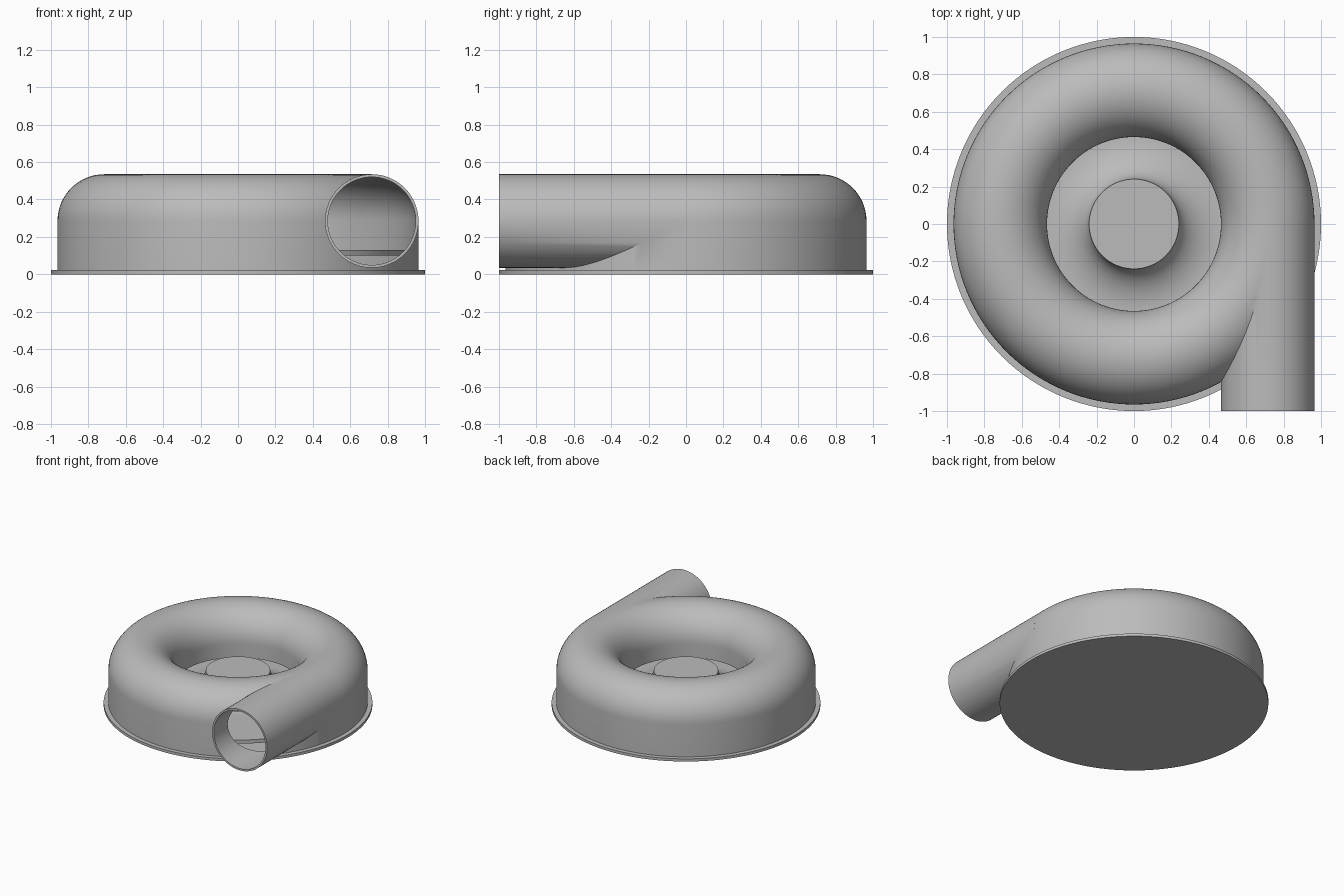
import bpy, bmesh
from math import pi, cos, sin, radians
from mathutils import Matrix, Vector

cube = bpy.data.objects.get("Cube")
if cube:
    bpy.data.objects.remove(cube)

grey = bpy.data.materials.new("plain_grey")
grey.use_nodes = True
grey.diffuse_color = (0.5, 0.5, 0.5, 1)
grey.node_tree.nodes["Principled BSDF"].inputs["Base Color"].default_value = (0.5, 0.5, 0.5, 1)

RING, AXIS_Z = 0.715, 0.285      # centre line of the volute
OUTER, INNER = 0.25, 0.235       # outside and bore radius of the duct


def add_object(name, bm):
    bmesh.ops.recalc_face_normals(bm, faces=bm.faces)
    mesh = bpy.data.meshes.new(name)
    bm.to_mesh(mesh)
    bm.free()
    mesh.materials.append(grey)
    obj = bpy.data.objects.new(name, mesh)
    bpy.context.collection.objects.link(obj)
    return obj


def revolve(name, profile, closed, steps=128):
    """Spin an (r, z) profile around the vertical axis."""
    bm = bmesh.new()
    verts = [bm.verts.new((r, 0, z)) for r, z in profile]
    pairs = list(zip(verts, verts[1:]))
    if closed:
        pairs.append((verts[-1], verts[0]))
    edges = [bm.edges.new(p) for p in pairs]
    bmesh.ops.spin(bm, geom=verts + edges, cent=(0, 0, 0), axis=(0, 0, 1),
                   angle=2 * pi, steps=steps, use_merge=True)
    bmesh.ops.remove_doubles(bm, verts=bm.verts, dist=0.0001)
    return add_object(name, bm)


def duct(name, radius, y0, y1):
    """Solid cylinder along y on the outlet axis."""
    bm = bmesh.new()
    place = Matrix.Translation((RING, (y0 + y1) / 2, AXIS_Z)) @ Matrix.Rotation(pi / 2, 4, 'X')
    bmesh.ops.create_cone(bm, cap_ends=True, segments=64, radius1=radius,
                          radius2=radius, depth=y1 - y0, matrix=place)
    return add_object(name, bm)


def arch(radius, steps=32):
    return [(RING + radius * cos(pi * i / steps), AXIS_Z + radius * sin(pi * i / steps))
            for i in range(steps + 1)]


def combine(target, other, operation):
    mod = target.modifiers.new("combine", 'BOOLEAN')
    mod.operation, mod.object, mod.solver = operation, other, 'EXACT'
    bpy.context.view_layer.objects.active = target
    bpy.ops.object.modifier_apply(modifier=mod.name)
    bpy.data.objects.remove(other)


def smooth(obj):
    bpy.ops.object.select_all(action='DESELECT')
    obj.select_set(True)
    bpy.context.view_layer.objects.active = obj
    bpy.ops.object.shade_smooth_by_angle(angle=radians(30))


# Volute housing with its outlet duct, then hollowed out
lip = 0.17
housing = revolve("volute_housing", [(0.965, 0.015)] + arch(OUTER) + [(0.465, 0.015)], True)
combine(housing, duct("outlet", OUTER, -1.0, -0.005), 'UNION')
cavity = revolve("cavity", [(0.95, 0.005)] + arch(INNER)
                 + [(0.48, lip), (0.45, lip), (0.45, 0.005)], True)
combine(housing, cavity, 'DIFFERENCE')
combine(housing, duct("bore", INNER, -1.1, -0.01), 'DIFFERENCE')
smooth(housing)

# Round base plate
base = revolve("base_plate", [(0, 0), (1, 0), (1, 0.022), (0, 0.022)], False)
smooth(base)

# Impeller: flat-topped hub flaring out into a back plate
hub_r, hub_z, plate_z, flare = 0.24, 0.285, 0.13, 0.23
curve = [(hub_r + flare * (1 - cos(a)), hub_z - (hub_z - plate_z) * sin(a))
         for a in (pi / 2 * i / 16 for i in range(17))]
impeller = revolve("impeller", [(0, hub_z)] + curve
                   + [(0.9, plate_z), (0.9, 0.1), (0, 0.1)], False)
smooth(impeller)
